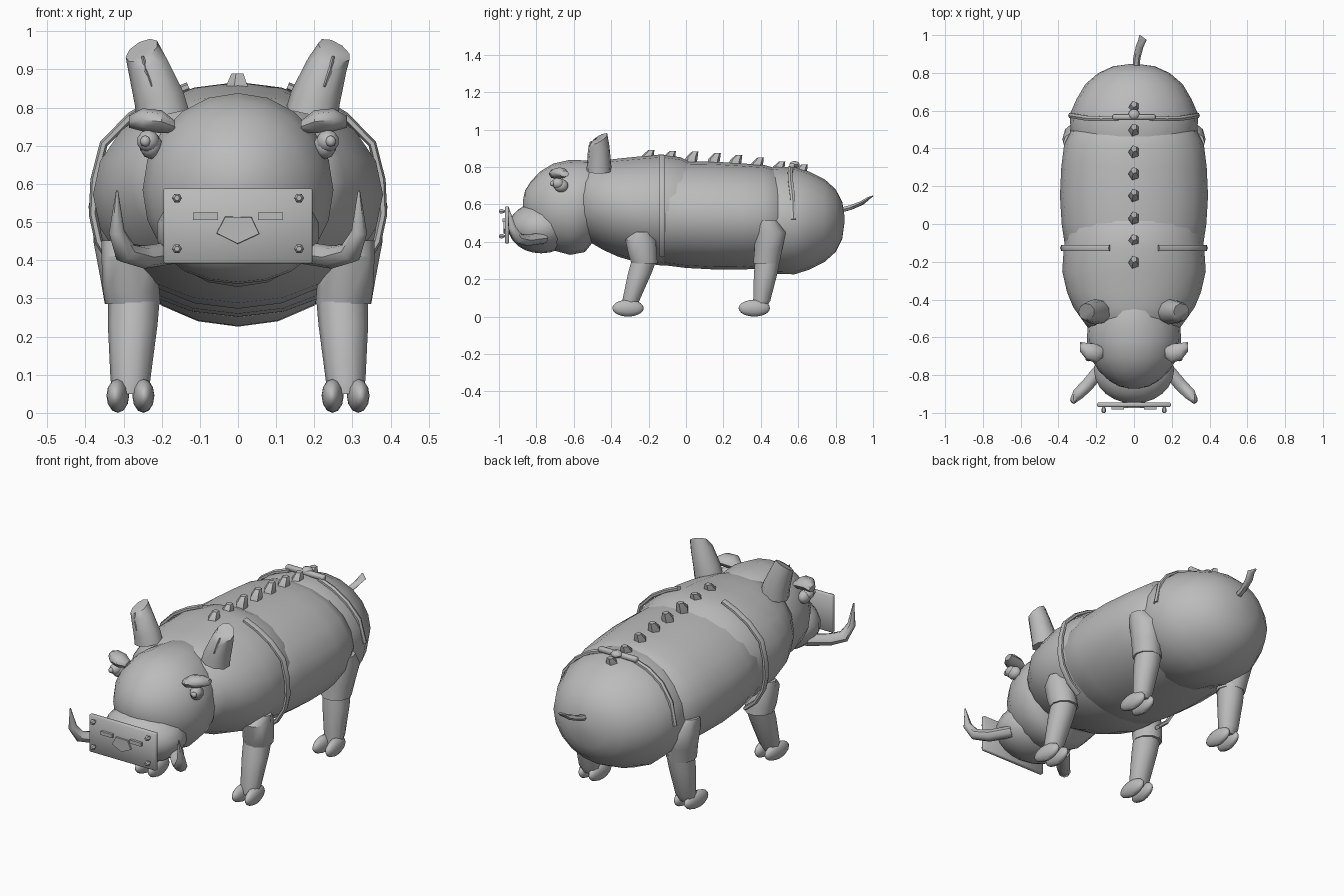
import bpy, bmesh, math
from mathutils import Vector, Matrix

grey = bpy.data.materials.new("plain_grey")
grey.diffuse_color = (0.5, 0.5, 0.5, 1)


def finish(name, bm):
    bmesh.ops.recalc_face_normals(bm, faces=bm.faces)
    me = bpy.data.meshes.new(name)
    bm.to_mesh(me)
    bm.free()
    me.materials.append(grey)
    ob = bpy.data.objects.new(name, me)
    bpy.context.collection.objects.link(ob)
    return ob


def loft(name, rings, n=8, axis=None, ref=(0, 1, 0), turn=0.0):
    """Skin elliptical rings (centre, radius a, radius b); axis None follows the path."""
    bm = bmesh.new()
    pts = [Vector(r[0]) for r in rings]
    loops = []
    for i, (c, a, b) in enumerate(rings):
        t = Vector(axis) if axis else (pts[min(i + 1, len(pts) - 1)] - pts[max(i - 1, 0)]).normalized()
        u = t.cross(Vector(ref)).normalized()
        v = t.cross(u)
        loops.append([bm.verts.new(pts[i] + u * a * math.cos(2 * math.pi * k / n + turn)
                                   + v * b * math.sin(2 * math.pi * k / n + turn)) for k in range(n)])
    for p, q in zip(loops, loops[1:]):
        for k in range(n):
            bm.faces.new((p[k], p[(k + 1) % n], q[(k + 1) % n], q[k]))
    bm.faces.new(loops[0])
    bm.faces.new(loops[-1])
    return finish(name, bm)


def barrel(name, profile):
    """Body section along y from rows of y, half width, half height, centre height."""
    return loft(name, [((0, y, z), a, b) for y, a, b, z in profile], 20, (0, 1, 0), (0, 0, 1))


def ball(name, c, r, seg=16, rings=10, turn=0.0):
    """Ellipsoid with its poles along y."""
    bm = bmesh.new()
    bmesh.ops.create_uvsphere(bm, u_segments=seg, v_segments=rings, radius=1)
    bmesh.ops.rotate(bm, matrix=Matrix.Rotation(math.pi / 2, 3, 'X'), verts=bm.verts)
    bmesh.ops.scale(bm, vec=r, verts=bm.verts)
    ob = finish(name, bm)
    ob.location = c
    ob.rotation_euler.z = turn
    return ob


def box(name, c, size, bevel=0.0):
    bm = bmesh.new()
    bmesh.ops.create_cube(bm, size=1)
    bmesh.ops.scale(bm, vec=size, verts=bm.verts)
    if bevel:
        bmesh.ops.bevel(bm, geom=bm.edges[:], offset=bevel, segments=1, affect='EDGES')
    ob = finish(name, bm)
    ob.location = c
    return ob


# Three overlapping body sections
barrel("chest", [(-.56, .18, .13, .595), (-.548, .245, .185, .603), (-.50, .28, .215, .605),
                 (-.44, .322, .24, .595), (-.36, .355, .263, .582), (-.25, .38, .284, .572),
                 (-.13, .372, .297, .57), (-.03, .355, .285, .567), (.08, .30, .24, .56)])
barrel("belly", [(-.30, .25, .20, .55), (-.12, .365, .275, .55), (0, .383, .285, .545),
                 (.15, .392, .288, .54), (.30, .385, .284, .535), (.42, .37, .275, .535),
                 (.49, .335, .26, .53), (.60, .20, .16, .52)])
barrel("rump", [(.22, .24, .18, .52), (.36, .31, .26, .515), (.48, .335, .287, .515),
                (.58, .34, .287, .513), (.66, .305, .262, .513), (.74, .258, .222, .513),
                (.80, .188, .168, .513), (.835, .11, .10, .515), (.847, .02, .02, .52)])

# Head reaching back into the chest, with the snout
barrel("head", [(-.872, .02, .02, .60), (-.86, .075, .075, .60), (-.83, .13, .13, .592),
                (-.78, .185, .188, .588), (-.71, .23, .232, .586), (-.62, .25, .254, .584),
                (-.54, .245, .245, .59), (-.44, .18, .18, .652), (-.34, .11, .13, .64)])
ball("snout", (0, -.775, .475), (.215, .175, .137), 18, 12)
loft("nose_tip", [((0, -.94, .482), .063, .045), ((0, -.975, .482), .058, .038)], 5,
     (0, -1, 0), (0, 0, 1), .3)

# Nose plate with nostrils and bolts
box("nose_plate", (0, -.957, .49), (.39, .022, .197), .004)
for s in (1, -1):
    box("nostril", (.085 * s, -.974, .515), (.066, .014, .019))
    for z in (.43, .563):
        loft("plate_bolt", [((.16 * s, -.968, z), .006, .006), ((.16 * s, -.982, z), .013, .013),
                            ((.16 * s, -.992, z), .013, .013), ((.16 * s, -1.0, z), .007, .007)],
             6, (0, -1, 0), (0, 0, 1))

for s in (1, -1):
    # Tusks curve outward, then up to a point
    loft("tusk", [((.17 * s, -.76, .42), .03, .034), ((.245 * s, -.85, .408), .03, .034),
                  ((.295 * s, -.90, .42), .029, .032), ((.318 * s, -.93, .475), .022, .02),
                  ((.317 * s, -.95, .582), .003, .003)], 8, None, (.8 * s, .55, 0))

    # Eye with brow, lower lid and pupil
    ball("eyeball", (.235 * s, -.685, .712), (.03, .033, .03), 10, 8)
    ball("pupil", (.243 * s, -.715, .712), (.014, .012, .015), 8, 6)
    loft("eyebrow", [((.165 * s, -.68, .75), .026, .015), ((.20 * s, -.685, .763), .05, .03),
                     ((.25 * s, -.675, .768), .045, .03), ((.285 * s, -.65, .763), .026, .016)],
         8, (1, 0, 0), (0, 0, 1))
    ball("eye_bag", (.228 * s, -.668, .70), (.03, .038, .035), 10, 8)

    # Ears lean outward with a slanted top and a slit
    ear = loft("ear", [((.195 * s, -.465, .78), .072, .068), ((.205 * s, -.465, .825), .068, .065),
                       ((.235 * s, -.465, .91), .055, .056), ((.252 * s, -.465, .95), .046, .045)], 9)
    for v in ear.data.vertices[-9:]:
        v.co.z += (v.co.y + .465) * .55
    loft("ear_slit", [((.25 * s, -.508, .935), .003, .006), ((.24 * s, -.515, .895), .009, .008),
                      ((.226 * s, -.522, .855), .003, .006)], 4)

    # Upper legs overlap the lower legs
    loft("front_thigh", [((.275 * s, -.222, .285), .072, .074), ((.28 * s, -.23, .32), .074, .078),
                         ((.285 * s, -.243, .41), .073, .086), ((.29 * s, -.235, .452), .068, .045)],
         10, (0, 0, 1))
    loft("hind_thigh", [((.275 * s, .43, .285), .074, .074), ((.285 * s, .44, .36), .077, .078),
                        ((.303 * s, .45, .45), .076, .088), ((.315 * s, .43, .515), .06, .056)],
         10, (0, 0, 1))
    for leg, top, low, toe in (("front", -.222, -.295, -.31), ("hind", .437, .405, .365)):
        loft(leg + "_lower_leg", [((.272 * s, top, .31), .068, .07),
                                  ((.276 * s, top * .65 + low * .35, .23), .065, .066),
                                  ((.282 * s, low, .085), .052, .048),
                                  ((.282 * s, low - .01, .05), .042, .038)], 10, (0, 0, 1))
        for x, turn in ((.248, .03), (.315, -.09)):
            ball(leg + "_toe", (x * s, toe, .045), (.029, .084, .045), 12, 10, -turn * s)

    # Straps hug the flanks of the chest and the rump
    girth = [(.13, .856), (.20, .826), (.28, .778), (.352, .705), (.376, .61), (.38, .52), (.365, .45),
             (.32, .375), (.26, .325)]
    loft("girth_strap", [((x * s, -.127, z), .011, .018) for x, z in girth], 6)
    back = [(.085, .56, .798), (.17, .557, .768), (.25, .56, .715), (.31, .57, .638), (.338, .575, .52)]
    loft("rump_strap", [((x * s, y, z), .011, .015) for x, y, z in back], 6)

# Buckle bar joining the rump straps
box("strap_buckle", (0, .567, .806), (.225, .028, .026), .006)
ball("buckle_knob", (0, .58, .812), (.03, .028, .02), 8, 6)

# Row of spikes along the spine, leaning back
for y, z in ((-.2, .89), (-.085, .885), (.035, .882), (.155, .874), (.27, .865), (.385, .85), (.5, .83),
             (.62, .813)):
    loft("spine_spike", [((0, y - .012, z - .075), .03, .034), ((0, y - .004, z - .03), .03, .033),
                         ((0, y + .014, z), .017, .018)], 5, (0, 0, 1))

# Curled tail
loft("tail", [((.01, .81, .565), .018, .016), ((.015, .88, .583), .019, .014),
              ((.03, .94, .607), .02, .012), ((.045, .975, .632), .022, .009),
              ((.03, .998, .644), .004, .003)], 6, None, (0, 0, 1))

# Smooth shading with crisp edges
bpy.ops.object.select_all(action='SELECT')
bpy.context.view_layer.objects.active = bpy.data.objects["head"]
bpy.ops.object.shade_smooth_by_angle(angle=math.radians(45))
